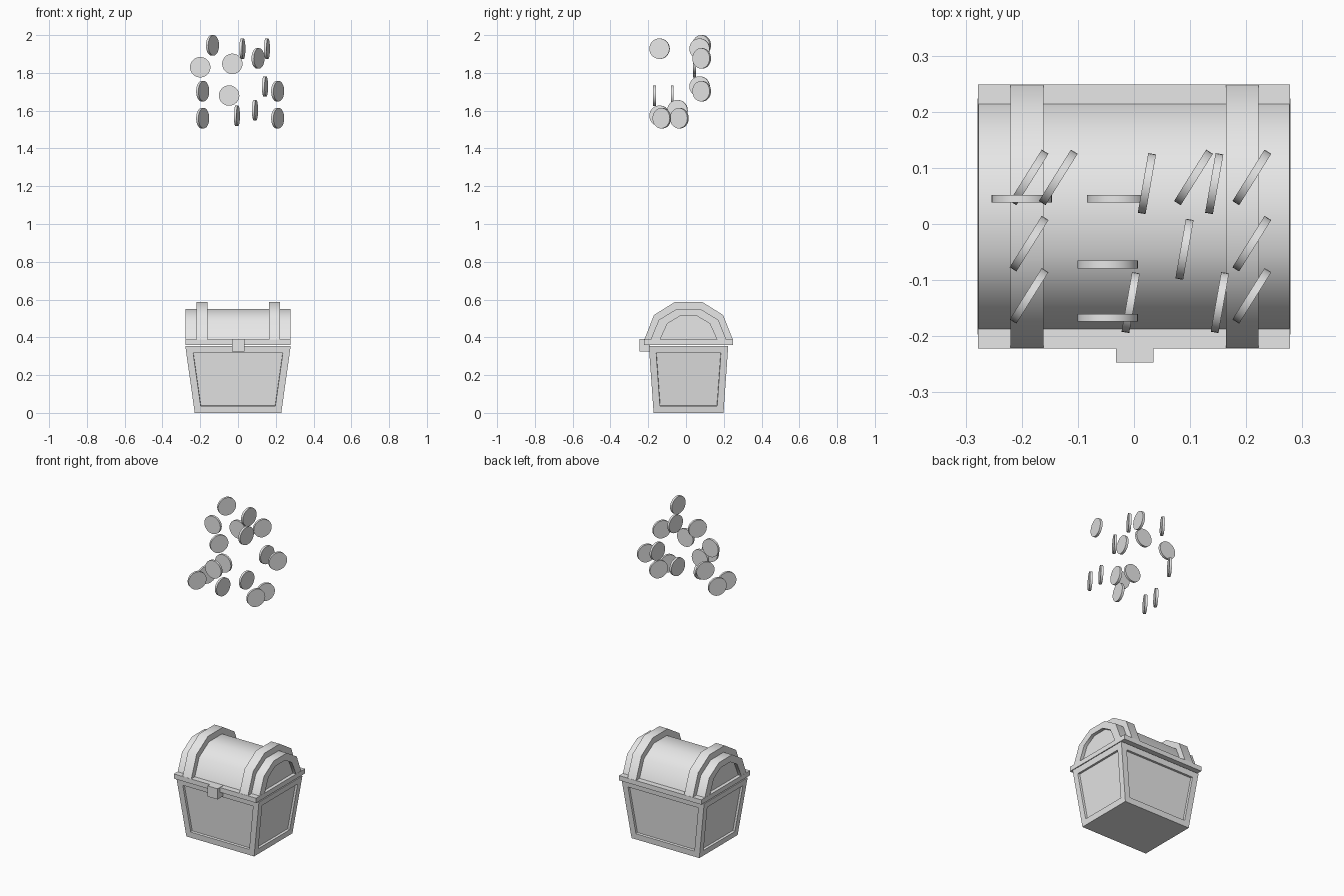
import bpy, bmesh, math

if "Cube" in bpy.data.objects:
    bpy.data.objects.remove(bpy.data.objects["Cube"])

grey = bpy.data.materials.new("plain grey")
grey.diffuse_color = (0.8, 0.8, 0.8, 1)
grey.use_nodes = True
grey.node_tree.nodes["Principled BSDF"].inputs["Base Color"].default_value = grey.diffuse_color
CY = 0.0135  # middle of the chest in depth


def finish(name, bm, smooth=False):
    bmesh.ops.recalc_face_normals(bm, faces=bm.faces)
    me = bpy.data.meshes.new(name)
    bm.to_mesh(me)
    bm.free()
    me.materials.append(grey)
    if smooth:
        for p in me.polygons:
            p.use_smooth = True
        me.set_sharp_from_angle(angle=math.radians(45))
    ob = bpy.data.objects.new(name, me)
    bpy.context.collection.objects.link(ob)
    return ob


def box(name, x0, x1, y0, y1, z0, z1):
    bm = bmesh.new()
    bmesh.ops.create_cube(bm, size=1)
    for v in bm.verts:
        v.co = (x1 if v.co.x > 0 else x0, y1 if v.co.y > 0 else y0, z1 if v.co.z > 0 else z0)
    return finish(name, bm)


def arch(half):
    """Full arch outline (y, z) from its half, given bottom to top."""
    return [(CY - y, z) for y, z in half] + [(CY + y, z) for y, z in reversed(half)]


def prism(name, outline, x0, x1):
    bm = bmesh.new()
    face = bm.faces.new([bm.verts.new((x0, y, z)) for y, z in outline])
    new = bmesh.ops.extrude_face_region(bm, geom=[face])["geom"]
    bmesh.ops.translate(bm, vec=(x1 - x0, 0, 0),
                        verts=[g for g in new if isinstance(g, bmesh.types.BMVert)])
    return finish(name, bm, True)


# Tapered chest body with a recessed panel on each side
bm = bmesh.new()
bmesh.ops.create_cube(bm, size=2)
for v in bm.verts:
    top = v.co.z > 0
    hx, hy = (0.279, 0.21) if top else (0.229, 0.185)
    v.co = (v.co.x * hx, CY + v.co.y * hy, 0.354 if top else 0)
bm.normal_update()
sides = [f for f in bm.faces if abs(f.normal.z) < 0.7]
bmesh.ops.inset_individual(bm, faces=sides, thickness=0.036, use_even_offset=True)
bmesh.ops.inset_individual(bm, faces=sides, thickness=0.002, depth=-0.013)
finish("chest_body", bm)

# Lid rim
box("lid_rim", -0.278, 0.278, CY - 0.2355, CY + 0.2355, 0.359, 0.388)

# Barrel lid with a recessed arch panel at each end
outer = arch([(0.2015, 0.385), (0.158, 0.492), (0.063, 0.55)])
inner = arch([(0.152, 0.385), (0.112, 0.473), (0.046, 0.512)])
prism("lid_barrel", outer + inner[::-1], -0.277, 0.277)
prism("lid_end_panels", inner, -0.257, 0.257)

# Raised bands over the lid
band = arch([(0.2355, 0.385), (0.183, 0.518), (0.073, 0.587)])
for side, x0, x1 in (("left", -0.22, -0.161), ("right", 0.164, 0.222)):
    prism("lid_band_" + side, band, x0, x1)

# Clasp
box("clasp", -0.032, 0.035, -0.247, -0.19, 0.325, 0.39)

# Floating coins: turn in degrees, then centres
coins = {
    58: [(-0.135, 0.083, 1.946), (0.106, 0.083, 1.877), (-0.187, 0.083, 1.703),
         (0.21, 0.083, 1.703), (-0.187, -0.035, 1.56), (0.21, -0.035, 1.56),
         (-0.187, -0.128, 1.56), (0.21, -0.128, 1.56)],
    80: [(0.023, 0.072, 1.928), (0.153, -0.14, 1.928), (0.143, 0.072, 1.728),
         (0.09, -0.045, 1.603), (-0.006, -0.14, 1.573)],
    0: [(-0.2, 0.045, 1.83), (-0.03, 0.045, 1.848), (-0.047, -0.072, 1.68),
        (-0.047, -0.167, 1.68)],
}
for turn, places in coins.items():
    for loc in places:
        bm = bmesh.new()
        bmesh.ops.create_cone(bm, cap_ends=True, segments=32, radius1=0.054,
                              radius2=0.054, depth=0.014)
        coin = finish("coin", bm, True)
        coin.location = loc
        coin.rotation_euler = (math.pi / 2, 0, math.radians(turn))
